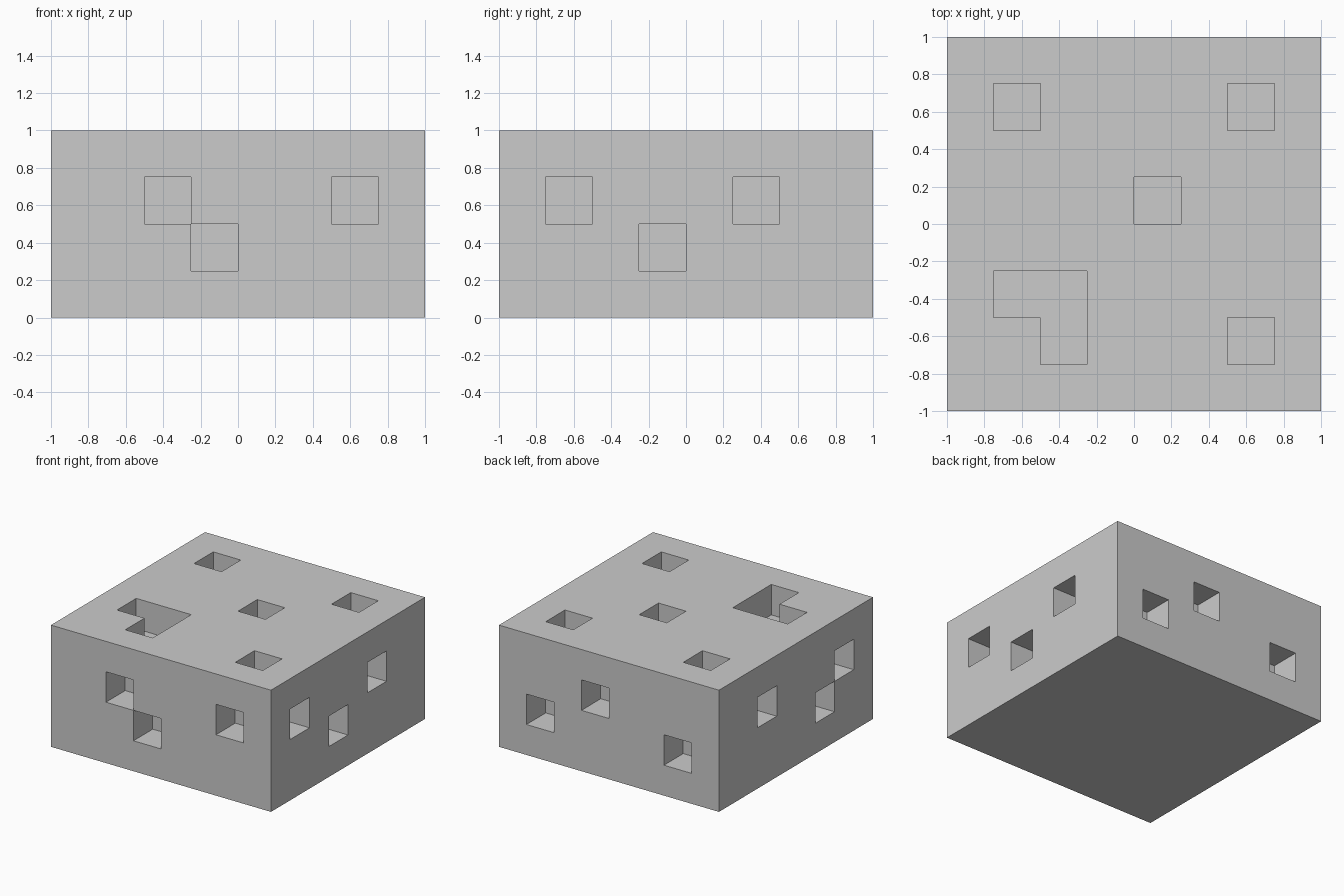
import bpy, bmesh
from mathutils import Vector

if "Cube" in bpy.data.objects:
    bpy.data.objects.remove(bpy.data.objects["Cube"])

CELL = 0.25
SIZE = (8, 8, 4)          # block measured in cells

# Pockets, one cell deep, listed per side by cell position
front = [(2, 2), (3, 1), (6, 2)]            # x, z
back = [(6, 1), (4, 2), (1, 1)]             # x, z
right = [(1, 2), (3, 1), (5, 2)]            # y, z
left = [(5, 2), (2, 1), (1, 2)]             # y, z
top = [(1, 6), (6, 6), (4, 4), (1, 2), (2, 2), (2, 1), (6, 1)]  # x, y

pockets = {(x, 0, z) for x, z in front} | {(x, 7, z) for x, z in back}
pockets |= {(7, y, z) for y, z in right} | {(0, y, z) for y, z in left}
pockets |= {(x, y, 3) for x, y in top}

solid = {(x, y, z) for x in range(SIZE[0]) for y in range(SIZE[1])
         for z in range(SIZE[2])} - pockets

bm = bmesh.new()
verts = {}


def corner(p):
    """Shared vertex at a grid corner."""
    if p not in verts:
        verts[p] = bm.verts.new(Vector(p) * CELL - Vector((1, 1, 0)))
    return verts[p]


# Skin: one quad wherever a solid cell meets empty space
for cell in solid:
    for axis in range(3):
        for side in (0, 1):
            neighbour = list(cell)
            neighbour[axis] += 1 if side else -1
            if tuple(neighbour) in solid:
                continue
            quad = []
            for u, v in ((0, 0), (1, 0), (1, 1), (0, 1)):
                p = list(cell)
                p[axis] += side
                p[(axis + 1) % 3] += u
                p[(axis + 2) % 3] += v
                quad.append(corner(tuple(p)))
            bm.faces.new(quad if side else quad[::-1])

mesh = bpy.data.meshes.new("pocketed_block")
bm.to_mesh(mesh)
bm.free()
block = bpy.data.objects.new("pocketed_block", mesh)
bpy.context.collection.objects.link(block)
